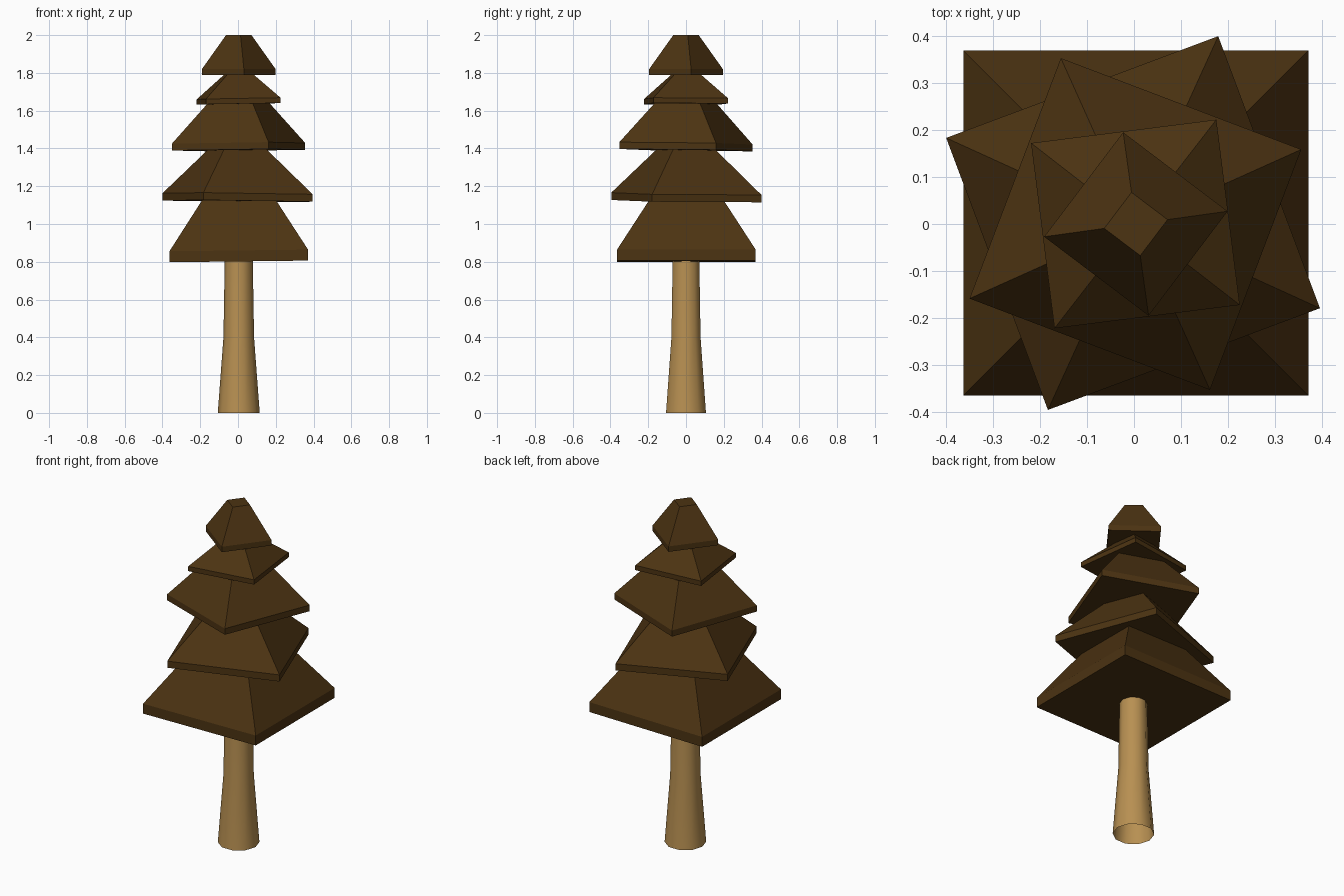
import bpy, bmesh, math

if "Cube" in bpy.data.objects:
    bpy.data.objects.remove(bpy.data.objects["Cube"])


def material(name, rgb):
    m = bpy.data.materials.new(name)
    m.diffuse_color = (*rgb, 1)
    m.use_nodes = True
    m.node_tree.nodes["Principled BSDF"].inputs["Base Color"].default_value = m.diffuse_color
    return m


bark = material("light bark", (0.479, 0.279, 0.084))
needles = material("dark brown foliage", (0.072, 0.033, 0.006))


def stack(name, rings, sides, angle, centre, mat, tilt=(0, 0), cap_bottom=True, cap_top=True):
    """Join rings of (radius, z) into a tapered body; tilt shears z along x and y."""
    bm = bmesh.new()
    loops = []
    for r, z in rings:
        loop = []
        for i in range(sides):
            a = math.radians(angle) + 2 * math.pi * i / sides
            dx, dy = r * math.cos(a), r * math.sin(a)
            loop.append(bm.verts.new((centre[0] + dx, centre[1] + dy,
                                      z + tilt[0] * dx + tilt[1] * dy)))
        loops.append(loop)
    for low, high in zip(loops, loops[1:]):
        for i in range(sides):
            j = (i + 1) % sides
            bm.faces.new((low[i], low[j], high[j], high[i]))
    if cap_bottom:
        bm.faces.new(loops[0][::-1])
    if cap_top:
        bm.faces.new(loops[-1])
    mesh = bpy.data.meshes.new(name)
    bm.to_mesh(mesh)
    bm.free()
    mesh.materials.append(mat)
    ob = bpy.data.objects.new(name, mesh)
    bpy.context.collection.objects.link(ob)
    return ob


# Trunk: flared smooth tube, open underneath
trunk = stack("trunk", [(0.111, 0), (0.081, 0.40), (0.074, 0.82)], 10, 0,
              (0.004, 0), bark, cap_bottom=False, cap_top=False)
for p in trunk.data.polygons:
    p.use_smooth = True

# Foliage tiers: corner radius, angle, centre, bottom z, rim z, top z, top scale, tilt
tiers = [
    (0.519, 45.0, (0.004, 0.002), 0.802, 0.860, 1.23, 0.35, (0.012, 0.0)),
    (0.437, -24.5, (-0.002, 0.002), 1.121, 1.160, 1.41, 0.35, (-0.012, -0.010)),
    (0.387, 24.2, (0.003, 0.000), 1.391, 1.427, 1.68, 0.36, (0.011, -0.013)),
    (0.281, 52.2, (0.003, 0.000), 1.636, 1.664, 1.795, 0.33, (0.018, -0.004)),
    (0.197, 7.9, (0.004, 0.000), 1.788, 1.820, 2.00, 0.345, (0.0, 0.0)),
]
for n, (r, ang, c, z0, z1, z2, s, tilt) in enumerate(tiers, 1):
    stack(f"foliage_tier_{n}", [(r, z0), (r, z1), (r * s, z2)], 4, ang, c, needles, tilt)
